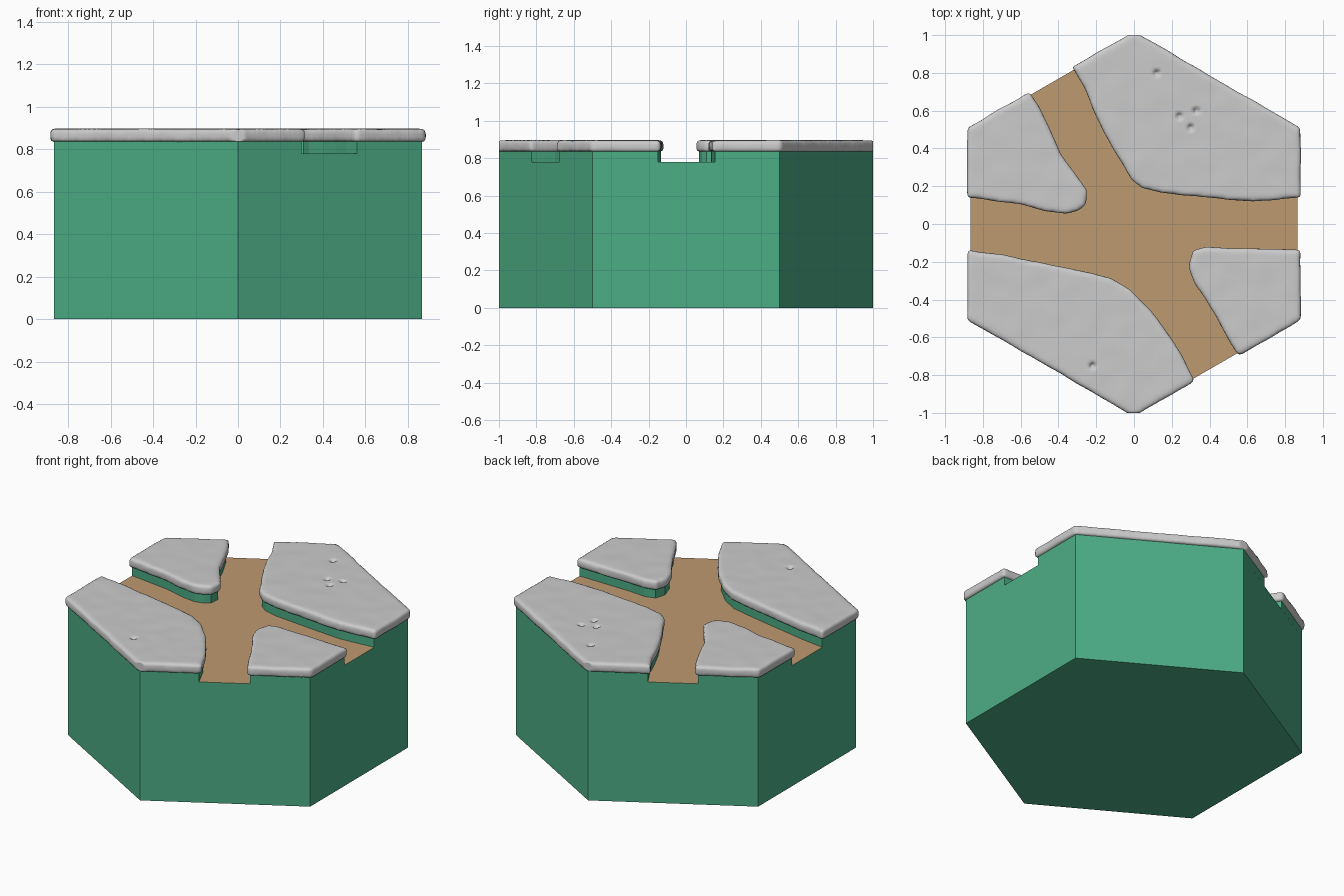
import bpy
import bmesh
import math
from mathutils import Vector, noise

if "Cube" in bpy.data.objects:
    bpy.data.objects.remove(bpy.data.objects["Cube"])

PATH_Z, BLOCK_Z = 0.78, 0.85
SNOW_LOW, SNOW_TOP = 0.834, 0.896
W = math.sqrt(3) / 2
HEX = [(W * round(math.cos(math.radians(a)) / W), math.sin(math.radians(a)))
       for a in range(30, 390, 60)]

# Path borders, counter-clockwise round the path, each with the hexagon corners behind it
BORDERS = {
    "back_right": ([(W, .155), (.63, .135), (.4, .155), (.15, .18), (.05, .205), (0, .245),
                    (-.07, .36), (-.15, .5), (-.2, .61), (-.25, .73), (-.305, .824)], [0, 1]),
    "back_left": ([(-.56, .677), (-.52, .62), (-.46, .5), (-.4, .36), (-.32, .25), (-.265, .175),
                   (-.27, .11), (-.3, .085), (-.36, .07), (-.45, .08), (-.6, .12), (-W, .155)], [2]),
    "front_left": ([(-W, -.155), (-.7, -.18), (-.5, -.22), (-.3, -.26), (-.13, -.3), (-.03, -.36),
                    (.07, -.46), (.16, -.58), (.24, -.7), (.3, -.827)], [3, 4]),
    "front_right": ([(.56, -.677), (.51, -.6), (.46, -.5), (.4, -.4), (.335, -.31), (.305, -.22),
                     (.325, -.155), (.39, -.135), (.5, -.145), (W, -.15)], [5]),
}
DENTS = [(.12, .8), (.24, .57), (.3, .51), (.33, .6), (-.22, -.75)]


def material(name, color):
    mat = bpy.data.materials.new(name)
    mat.diffuse_color = (*color, 1)
    mat.use_nodes = True
    mat.node_tree.nodes["Principled BSDF"].inputs["Base Color"].default_value = mat.diffuse_color
    return mat


def add_object(name, bm, mat=None):
    mesh = bpy.data.meshes.new(name)
    bm.to_mesh(mesh)
    bm.free()
    obj = bpy.data.objects.new(name, mesh)
    bpy.context.collection.objects.link(obj)
    if mat:
        mesh.materials.append(mat)
    return obj


def extrude_outline(bm, pts, z0, z1, bottom=True, top=True):
    low = [bm.verts.new((x, y, z0)) for x, y in pts]
    high = [bm.verts.new((x, y, z1)) for x, y in pts]
    for i in range(len(pts)):
        j = (i + 1) % len(pts)
        bm.faces.new((low[i], low[j], high[j], high[i]))
    if bottom:
        bm.faces.new(low[::-1])
    if top:
        bm.faces.new(high)


def grow(pts, d):
    # Mitred outward offset of a counter-clockwise outline
    out = []
    for i, p in enumerate(pts):
        p = Vector(p)
        a = (p - Vector(pts[i - 1])).normalized()
        b = (Vector(pts[(i + 1) % len(pts)]) - p).normalized()
        n = (Vector((a.y, -a.x)) + Vector((b.y, -b.x))).normalized()
        out.append(p + n * d / max(.6, n.dot(Vector((a.y, -a.x)))))
    return out


green = material("green", (0.073, 0.42, 0.24))
brown = material("brown", (0.51, 0.32, 0.16))

# Hexagonal body with four raised blocks
outlines = {k: run[::-1] + [HEX[c] for c in corners] for k, (run, corners) in BORDERS.items()}
bm = bmesh.new()
extrude_outline(bm, HEX, 0, PATH_Z, top=False)
for pts in outlines.values():
    extrude_outline(bm, pts, PATH_Z, BLOCK_Z, bottom=False)
add_object("hex_body", bm, green)

# Crossing path between the blocks
bm = bmesh.new()
bm.faces.new([bm.verts.new((x, y, PATH_Z)) for run, _ in BORDERS.values() for x, y in run])
add_object("crossing_path", bm, brown)

# Soft, slightly lumpy caps on the blocks
for key, pts in outlines.items():
    bm = bmesh.new()
    extrude_outline(bm, grow(pts, .016), SNOW_LOW, SNOW_TOP)
    cap = add_object("cap_" + key, bm)
    remesh = cap.modifiers.new("remesh", 'REMESH')
    remesh.mode = 'VOXEL'
    remesh.voxel_size = .012
    soften = cap.modifiers.new("soften", 'SMOOTH')
    soften.factor = .5
    soften.iterations = 8
    evaluated = cap.evaluated_get(bpy.context.evaluated_depsgraph_get())
    mesh = bpy.data.meshes.new_from_object(evaluated)
    cap.modifiers.clear()
    cap.data = mesh
    for v in mesh.vertices:
        co = v.co
        wobble = noise.noise_vector(co * 9) * .004
        co.x += wobble.x
        co.y = max(-1, min(1, co.y + wobble.y))
        if co.z > .87:
            co.z += wobble.z * .6
            for d in DENTS:
                r = (co.xy - Vector(d)).length
                co.z -= .05 * max(0, 1 - r / .018)
    for poly in mesh.polygons:
        poly.use_smooth = True
